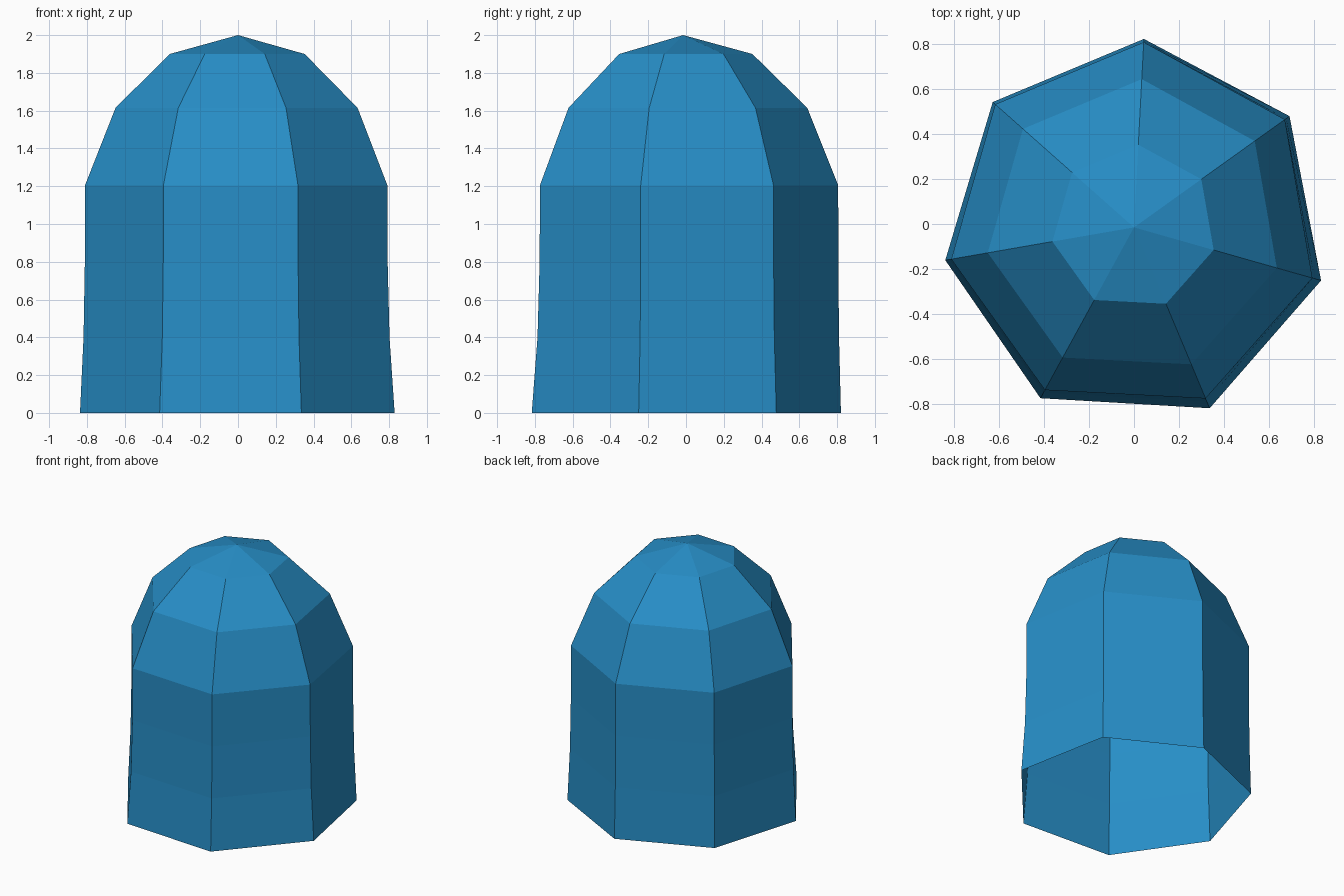
import bpy, bmesh, math

if "Cube" in bpy.data.objects:
    bpy.data.objects.remove(bpy.data.objects["Cube"])

SIDES = 7
CENTRE_Y = -0.015
START = math.radians(87)
FLARE_DIR = math.radians(-70)   # the hem is widest toward this side
# (height, radius) from the open hem up to the last ring below the tip
PROFILE = [(0, 0.822), (0.4, 0.822), (0.8, 0.822), (1.205, 0.822),
           (1.615, 0.658), (1.9, 0.367)]

blue = bpy.data.materials.new("blue")
blue.diffuse_color = (0.02, 0.27, 0.57, 1)
blue.use_nodes = True
blue.node_tree.nodes["Principled BSDF"].inputs["Base Color"].default_value = blue.diffuse_color

bm = bmesh.new()


def ring(z, radius):
    """Seven-sided ring, with the lower part flaring outward unevenly."""
    verts = []
    fade = max(0, 1 - z / 1.2) ** 3
    for i in range(SIDES):
        a = START + i * math.tau / SIDES
        r = radius + fade * (0.030 + 0.017 * math.cos(a - FLARE_DIR))
        verts.append(bm.verts.new((r * math.cos(a), CENTRE_Y + r * math.sin(a), z)))
    return verts


# walls and dome, open at the bottom
rings = [ring(z, r) for z, r in PROFILE]
for low, high in zip(rings, rings[1:]):
    for i in range(SIDES):
        j = (i + 1) % SIDES
        bm.faces.new((low[i], low[j], high[j], high[i]))

# pointed cap
tip = bm.verts.new((0, CENTRE_Y, 2))
for i in range(SIDES):
    bm.faces.new((rings[-1][i], rings[-1][(i + 1) % SIDES], tip))

mesh = bpy.data.meshes.new("domed_shell")
bm.to_mesh(mesh)
bm.free()
mesh.materials.append(blue)
bpy.context.collection.objects.link(bpy.data.objects.new("domed_shell", mesh))
